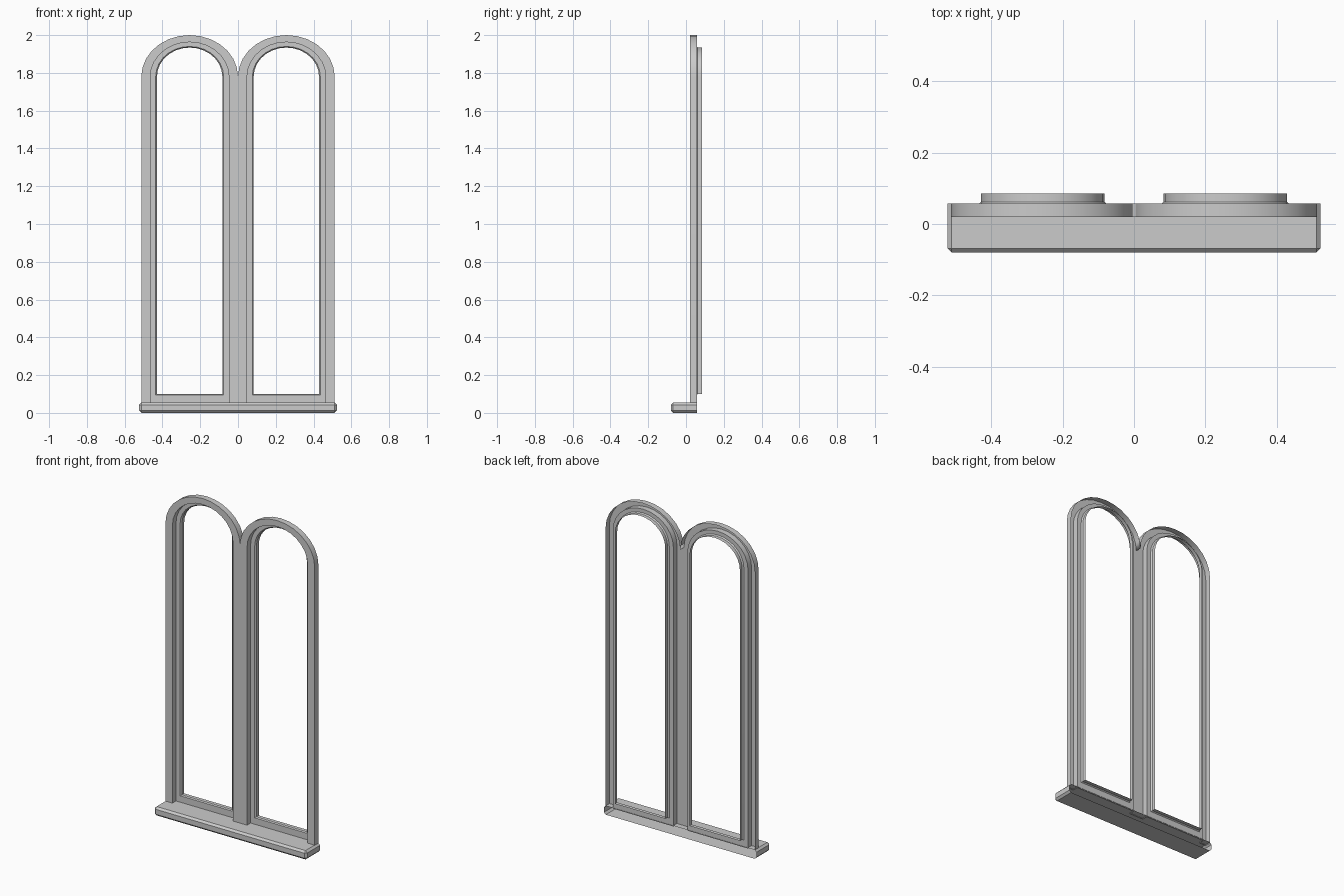
import bpy, bmesh, math

old = bpy.data.objects.get("Cube")
if old:
    bpy.data.objects.remove(old, do_unlink=True)

# One plain grey for the whole window
grey = bpy.data.materials.new("plain_grey")
grey.use_nodes = True
colour = (0.6, 0.6, 0.6, 1)
grey.diffuse_color = colour
grey.node_tree.nodes["Principled BSDF"].inputs["Base Color"].default_value = colour

CENTRE = 0.256
SPRING = 1.78
SEGMENTS = 14


def finish(name, bm, mirrored=False):
    mesh = bpy.data.meshes.new(name)
    bm.to_mesh(mesh)
    bm.free()
    mesh.materials.append(grey)
    obj = bpy.data.objects.new(name, mesh)
    bpy.context.collection.objects.link(obj)
    bpy.ops.object.select_all(action="DESELECT")
    obj.select_set(True)
    bpy.context.view_layer.objects.active = obj
    bpy.ops.object.shade_smooth_by_angle(angle=math.radians(30))
    if mirrored:
        mod = obj.modifiers.new("other_light", "MIRROR")
        mod.use_axis[0] = True
        mod.merge_threshold = 0.0005
    return obj


def arch(bm, half, top, bottom, y):
    """Arched outline, from the inner foot over the top to the outer foot."""
    pts = [(CENTRE - half, bottom)]
    for i in range(SEGMENTS + 1):
        a = math.pi * (1 - i / SEGMENTS)
        pts.append((CENTRE + half * math.cos(a),
                    SPRING + (top - SPRING) * math.sin(a)))
    pts.append((CENTRE + half, bottom))
    return [bm.verts.new((x, y, z)) for x, z in pts]


def arched_part(name, steps, closed):
    """Join successive arched outlines into a stepped moulding."""
    bm = bmesh.new()
    rings = [arch(bm, *s) for s in steps]
    for a, b in zip(rings, rings[1:]):
        n = len(a)
        for i in range(n if closed else n - 1):
            j = (i + 1) % n
            face = (b[i], b[j], a[j], a[i])
            # The two lights share one hollow mullion, so no wall between them
            if all(abs(v.co.x) < 0.0001 for v in face):
                continue
            bm.faces.new(face)
    return finish(name, bm, mirrored=True)


# Outer frame: side wall, front face and reveal, open at the back
arched_part("arched_frame", [
    (0.256, 2.0, 0.05, 0.057),
    (0.256, 2.0, 0.05, 0.02),
    (0.208, 1.963, 0.05, 0.02),
    (0.208, 1.963, 0.05, 0.055),
], closed=False)

# Inner sash: flat rim, small chamfer and sleeve running to the back
arched_part("inner_sash", [
    (0.208, 1.963, 0.05, 0.055),
    (0.18, 1.94, 0.095, 0.055),
    (0.173, 1.934, 0.1, 0.062),
    (0.173, 1.934, 0.1, 0.085),
], closed=True)

# Sill: chamfered box with an open back
bm = bmesh.new()
bmesh.ops.create_cube(bm, size=1)
for v in bm.verts:
    v.co.x *= 1.046
    v.co.y = -0.08 if v.co.y < 0 else 0.057
    v.co.z = 0 if v.co.z < 0 else 0.055
edges = [e for e in bm.edges if not all(v.co.y > 0 for v in e.verts)]
bmesh.ops.bevel(bm, geom=edges, offset=0.012, segments=1, affect="EDGES")
back = [f for f in bm.faces if all(v.co.y > 0.056 for v in f.verts)]
bmesh.ops.delete(bm, geom=back, context="FACES")
finish("sill", bm)
